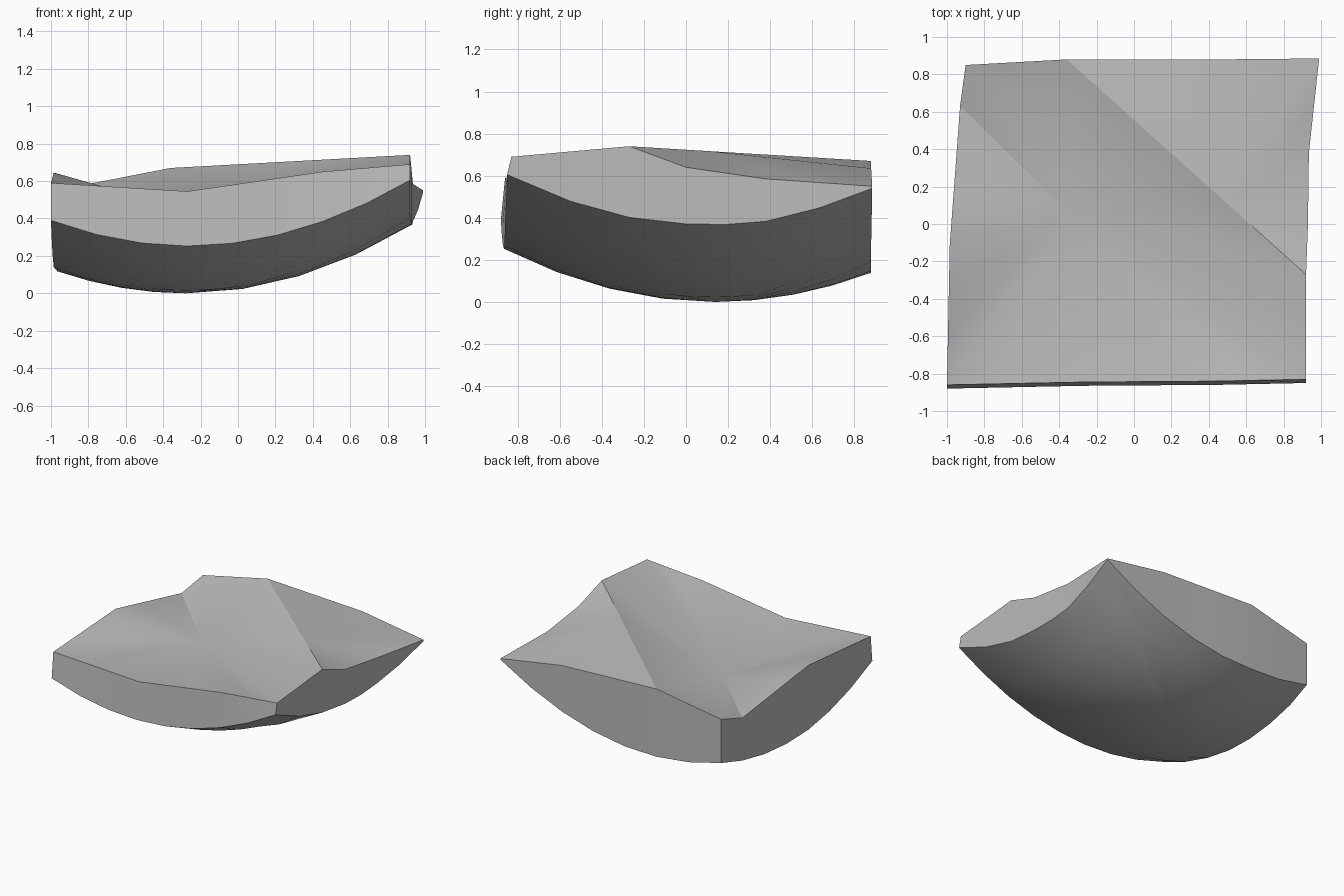
import bpy, bmesh, math
from mathutils import Vector

cube = bpy.data.objects.get("Cube")
if cube:
    bpy.data.objects.remove(cube, do_unlink=True)

stone = bpy.data.materials.new("stone_grey")
stone.use_nodes = True
GREY = (0.5, 0.5, 0.5, 1)
stone.diffuse_color = GREY
stone.node_tree.nodes["Principled BSDF"].inputs["Base Color"].default_value = GREY

# Broken upper rim, anticlockwise from the front corner at -x
RIM = [Vector(p) for p in (
    (-1, -.86, .59), (-.27, -.845, .545), (.45, -.84, .65), (.92, -.83, .69),
    (.92, -.27, .74), (.93, 0, .64), (.935, .38, .585), (.99, .885, .55),
    (.46, .88, .635), (-.36, .88, .67), (-.9, .85, .565), (-.93, .63, .50),
    (-.985, -.11, .645))]
VALLEY, RIDGE = Vector((-.36, .07, .47)), Vector((.5, .107, .717))
RIDGE_FRONT, RIDGE_BACK = 4, 9
APEX = Vector((-.28, .14, 0))      # lowest point of the rounded underside
RINGS = 4


def bowl(x, y):
    """Point on the rounded underside."""
    return Vector((x, y, .25 * ((x - APEX.x) ** 2 + (y - APEX.y) ** 2)))


bm = bmesh.new()
valley, ridge = bm.verts.new(VALLEY), bm.verts.new(RIDGE)

# Subdivide the rim, remembering which hub each segment fans out from
upper, hubs, keys = [], [], {}
for i, a in enumerate(RIM):
    b = RIM[(i + 1) % len(RIM)]
    steps = max(1, math.ceil((b - a).length / .32))
    keys[i] = len(upper)
    for k in range(steps):
        upper.append(bm.verts.new(a.lerp(b, k / steps)))
        hubs.append(ridge if RIDGE_FRONT <= i < RIDGE_BACK else valley)
n = len(upper)

# Faceted top
for i in range(n):
    bm.faces.new((hubs[i], upper[i], upper[(i + 1) % n]))
front, back = upper[keys[RIDGE_FRONT]], upper[keys[RIDGE_BACK]]
bm.faces.new((valley, front, ridge))
bm.faces.new((valley, ridge, back))

# Rings of the underside, the outermost leaning out slightly at the front
rings = []
for r in range(RINGS, 0, -1):
    t = r / RINGS
    ring = []
    for v in upper:
        y = v.co.y - (.02 if v.co.y < -.8 else 0)
        p = APEX.lerp(Vector((v.co.x, y, 0)), t)
        p = bowl(p.x, p.y)
        p.z = min(p.z, v.co.z - .01)
        ring.append(bm.verts.new(p))
    rings.append(ring)

# Broken side walls, then the underside itself
for outer, inner in zip([upper] + rings, rings):
    for i in range(n):
        j = (i + 1) % n
        bm.faces.new((outer[i], inner[i], inner[j], outer[j]))
tip = bm.verts.new(APEX)
for i in range(n):
    bm.faces.new((rings[-1][i], tip, rings[-1][(i + 1) % n]))

bmesh.ops.recalc_face_normals(bm, faces=bm.faces)
mesh = bpy.data.meshes.new("curved_shard")
bm.to_mesh(mesh)
bm.free()
mesh.materials.append(stone)
shard = bpy.data.objects.new("curved_shard", mesh)
bpy.context.collection.objects.link(shard)

bpy.ops.object.select_all(action='DESELECT')
shard.select_set(True)
bpy.context.view_layer.objects.active = shard
bpy.ops.object.shade_smooth_by_angle(angle=math.radians(25))
